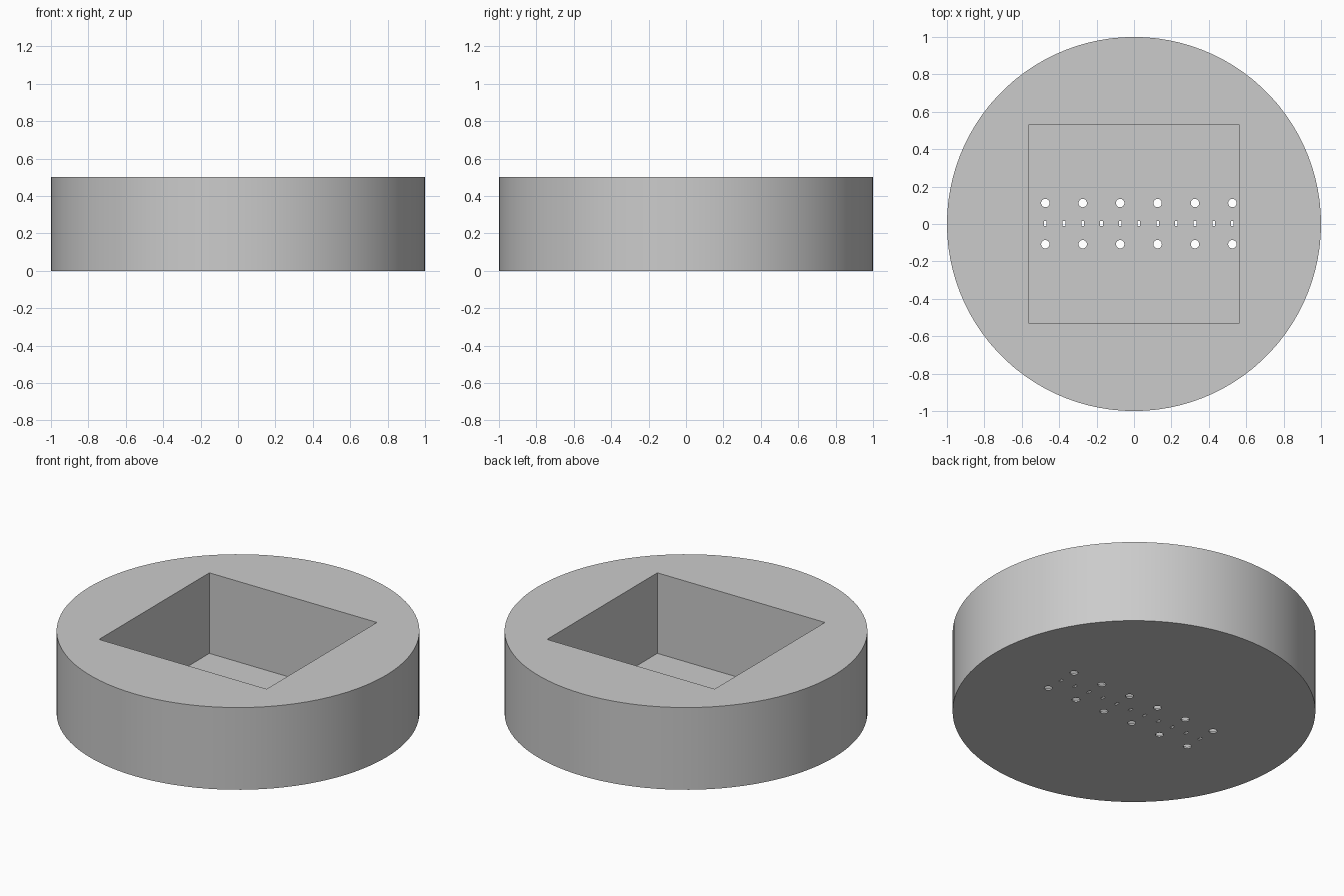
import bpy
import bmesh
from mathutils import Matrix

RADIUS, HEIGHT, FLOOR = 1.0, 0.5, 0.01
POCKET_X, POCKET_Y = 1.128, 1.06

cube = bpy.data.objects.get("Cube")
if cube:
    bpy.data.objects.remove(cube, do_unlink=True)

grey = bpy.data.materials.new("plain_grey")
grey.use_nodes = True
colour = (0.6, 0.6, 0.6, 1)
grey.diffuse_color = colour
grey.node_tree.nodes["Principled BSDF"].inputs["Base Color"].default_value = colour


def cylinder(bm, x, y, z, radius, depth, sides):
    bmesh.ops.create_cone(bm, cap_ends=True, segments=sides, radius1=radius,
                          radius2=radius, depth=depth,
                          matrix=Matrix.Translation((x, y, z)))


def box(bm, x, y, z, size):
    bmesh.ops.create_cube(bm, size=1, matrix=Matrix.Translation((x, y, z))
                          @ Matrix.Diagonal((*size, 1)))


def make_object(name, bm):
    mesh = bpy.data.meshes.new(name)
    bm.to_mesh(mesh)
    bm.free()
    mesh.materials.append(grey)
    obj = bpy.data.objects.new(name, mesh)
    bpy.context.collection.objects.link(obj)
    return obj


# Round body
bm = bmesh.new()
cylinder(bm, 0, 0, HEIGHT / 2, RADIUS, HEIGHT, 100)
body = make_object("round_housing", bm)

# Square pocket, open at the top, leaving a thin floor
bm = bmesh.new()
box(bm, 0, 0, FLOOR + HEIGHT / 2, (POCKET_X, POCKET_Y, HEIGHT))
pocket = make_object("pocket_cutter", bm)

# Two rows of round holes and a middle row of small slots through the floor
bm = bmesh.new()
for i in range(6):
    for y in (-0.108, 0.112):
        cylinder(bm, -0.474 + 0.2 * i, y, 0, 0.0225, 0.1, 24)
for i in range(11):
    box(bm, -0.474 + 0.1 * i, 0.002, 0, (0.014, 0.028, 0.1))
holes = make_object("hole_cutter", bm)

# Cut the body, then drop the cutters
bpy.context.view_layer.objects.active = body
for cutter in (pocket, holes):
    cutter.hide_render = True
    mod = body.modifiers.new(cutter.name, "BOOLEAN")
    mod.operation = "DIFFERENCE"
    mod.solver = "EXACT"
    mod.object = cutter
    bpy.ops.object.modifier_apply(modifier=mod.name)
    bpy.data.objects.remove(cutter, do_unlink=True)

bpy.ops.object.select_all(action="DESELECT")
body.select_set(True)
bpy.ops.object.shade_smooth_by_angle(angle=0.5)
